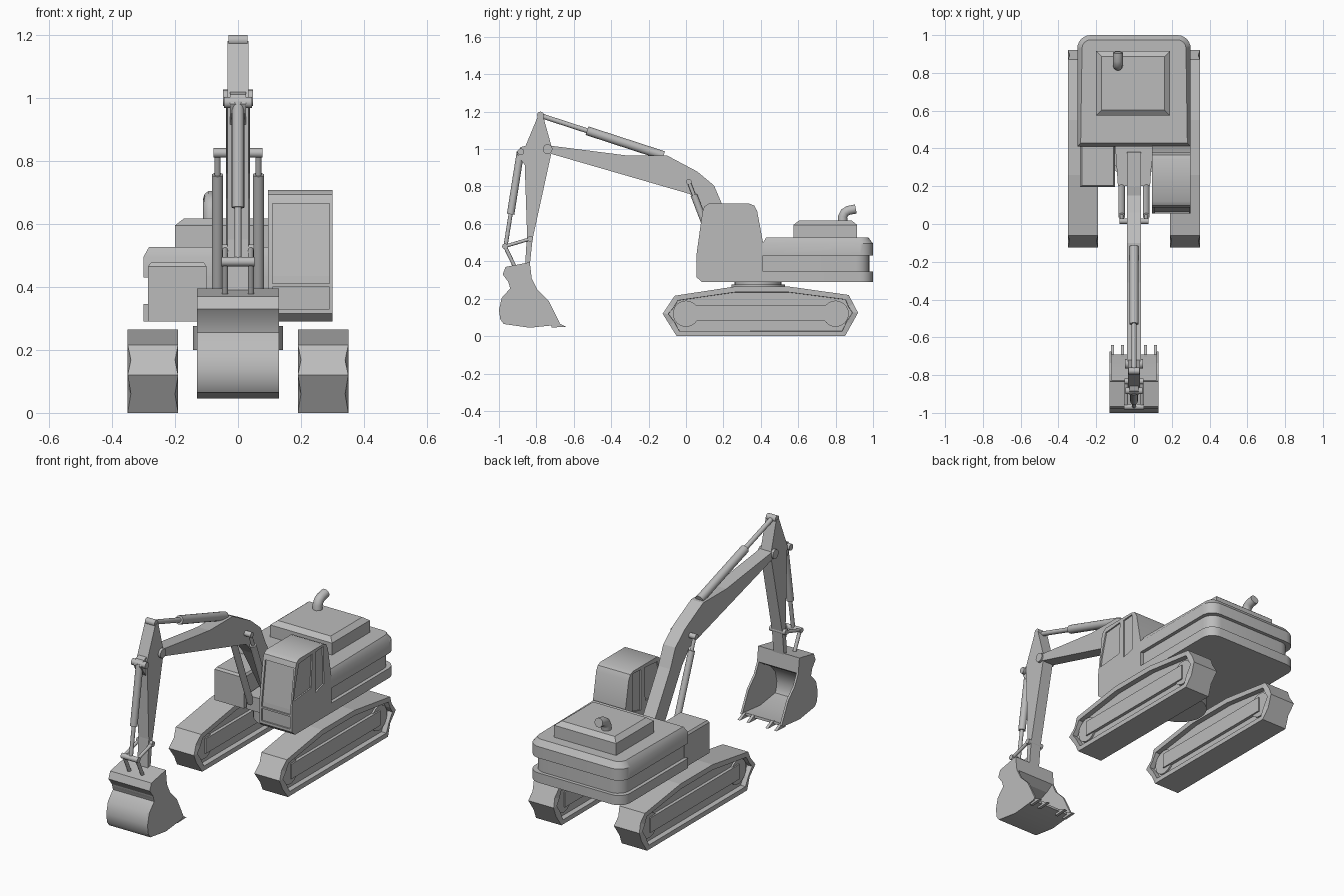
import bpy, bmesh, math
from mathutils import Vector

old = bpy.data.objects.get("Cube")
if old:
    bpy.data.objects.remove(old, do_unlink=True)

grey = bpy.data.materials.new("plain grey")
grey.use_nodes = True
grey.diffuse_color = (0.5, 0.5, 0.5, 1)
grey.node_tree.nodes["Principled BSDF"].inputs["Base Color"].default_value = (0.5, 0.5, 0.5, 1)


def finish(name, bm, smooth=False):
    bmesh.ops.recalc_face_normals(bm, faces=bm.faces)
    mesh = bpy.data.meshes.new(name)
    bm.to_mesh(mesh)
    bm.free()
    mesh.materials.append(grey)
    ob = bpy.data.objects.new(name, mesh)
    bpy.context.collection.objects.link(ob)
    if smooth:
        bpy.ops.object.select_all(action="DESELECT")
        ob.select_set(True)
        bpy.context.view_layer.objects.active = ob
        bpy.ops.object.shade_smooth_by_angle(angle=math.radians(35))
    return ob


def prism(bm, base, offset):
    """Extrude a closed outline along an offset and return the two caps."""
    a = [bm.verts.new(p) for p in base]
    b = [bm.verts.new(Vector(p) + Vector(offset)) for p in base]
    n = len(a)
    for i in range(n):
        bm.faces.new((a[i], a[(i + 1) % n], b[(i + 1) % n], b[i]))
    return [bm.faces.new(a[::-1]), bm.faces.new(b)]


def side(name, profile, x0, x1, smooth=False):
    bm = bmesh.new()
    prism(bm, [(x0, y, z) for y, z in profile], (x1 - x0, 0, 0))
    return finish(name, bm, smooth)


def plan(name, outline, z0, z1, slope=0, rise=0):
    bm = bmesh.new()
    top = prism(bm, [(x, y, z0) for x, y in outline], (0, 0, z1 - z0))[1]
    bm.normal_update()
    if slope:
        bmesh.ops.recalc_face_normals(bm, faces=bm.faces)
        bmesh.ops.inset_region(bm, faces=[top], thickness=slope, depth=rise)
    return finish(name, bm, True)


def rect(x0, x1, y0, y1):
    return [(x0, y0), (x1, y0), (x1, y1), (x0, y1)]


def rod(name, p, q, r, sides=16):
    p, q = Vector(p), Vector(q)
    bm = bmesh.new()
    bmesh.ops.create_cone(bm, cap_ends=True, segments=sides, radius1=r, radius2=r, depth=(q - p).length)
    rot = (q - p).to_track_quat("Z", "Y")
    for v in bm.verts:
        v.co = rot @ v.co + (p + q) / 2
    return finish(name, bm, True)


def pin(name, y, z, half, r):
    return rod(name, (-half, y, z), (half, y, z), r)


def ram(name, x, base, tip, split, r):
    """Hydraulic cylinder: a barrel from the base and a thinner rod to the tip."""
    a, b = Vector((x, *base)), Vector((x, *tip))
    m = a.lerp(b, split)
    rod(name + "_barrel", a, m, r)
    rod(name + "_rod", m, b, r * 0.55)


# Crawler tracks, with pinched edges on the short end segments
loop = [(-0.05, 0), (0.85, 0), (0.92, 0.125), (0.87, 0.22), (0.55, 0.265), (0.26, 0.265), (-0.06, 0.216), (-0.125, 0.12)]
for s, label in ((1, "left"), (-1, "right")):
    pts, pinch = [], []
    for i, p in enumerate(loop):
        q = loop[(i + 1) % len(loop)]
        pts.append(p)
        if math.dist(p, q) < 0.2:
            pinch.append(((p[0] + q[0]) / 2, (p[1] + q[1]) / 2))
            pts.append(pinch[-1])
    bm = bmesh.new()
    caps = prism(bm, [(s * 0.27 - 0.08, y, z) for y, z in pts], (0.16, 0, 0))
    bmesh.ops.recalc_face_normals(bm, faces=bm.faces)
    bmesh.ops.inset_individual(bm, faces=caps, thickness=0.03, depth=0)
    bmesh.ops.inset_individual(bm, faces=caps, thickness=0.001, depth=-0.03)
    for v in bm.verts:
        if any(math.dist((v.co.y, v.co.z), p) < 0.004 for p in pinch):
            v.co.x += 0.01 if v.co.x < s * 0.27 else -0.01
    finish(label + "_track", bm)
    side(label + "_track_frame", [(0, 0.08), (0.8, 0.08), (0.8, 0.165), (0, 0.165)], s * 0.27 - 0.068, s * 0.27 + 0.068)
    for y in (0.0, 0.8):
        rod(label + "_track_wheel", (s * 0.27 - 0.06, y, 0.12), (s * 0.27 + 0.06, y, 0.12), 0.07, 24)

# Turntable
rod("turntable", (0, 0.385, 0.2), (0, 0.385, 0.275), 0.143, 32)
rod("turntable_neck", (0, 0.385, 0.27), (0, 0.385, 0.3), 0.125, 32)


# Upper body in three tiers with rounded rear corners
def body_outline(inset):
    w, back, r = 0.3 - inset, 1 - inset, 0.07
    arc = [(w - r + r * math.cos(t), back - r + r * math.sin(t)) for t in [i * math.pi / 12 for i in range(7)]]
    return [(-w, 0.41), (w, 0.41)] + arc + [(-x, y) for x, y in reversed(arc)]


plan("body_lower", body_outline(0), 0.29, 0.345)
plan("body_middle", body_outline(0.02), 0.34, 0.435)
plan("body_upper", body_outline(0), 0.43, 0.495, 0.025, 0.032)
plan("engine_hood", rect(-0.2, 0.19, 0.575, 0.915), 0.52, 0.595, 0.04, 0.022)
plan("side_locker", rect(-0.285, -0.1, 0.195, 0.42), 0.29, 0.465, 0.012, 0.012)
plan("boom_mount", [(-0.1, 0.42), (-0.085, 0.2), (0.085, 0.2), (0.1, 0.42)], 0.29, 0.37)

# Exhaust pipe
curve = bpy.data.curves.new("exhaust_pipe", "CURVE")
curve.dimensions = "3D"
curve.bevel_depth = 0.026
curve.bevel_resolution = 3
curve.use_fill_caps = True
path = [(0.838, 0.6), (0.838, 0.64), (0.848, 0.66), (0.868, 0.672), (0.908, 0.68)]
spline = curve.splines.new("POLY")
spline.points.add(len(path) - 1)
for point, (y, z) in zip(spline.points, path):
    point.co = (-0.085, y, z, 1)
curve.materials.append(grey)
bpy.context.collection.objects.link(bpy.data.objects.new("exhaust_pipe", curve))

# Cab with recessed windows
cab = side("cab", [(0.085, 0.29), (0.056, 0.315), (0.056, 0.435), (0.088, 0.665), (0.098, 0.693), (0.12, 0.708),
                   (0.34, 0.708), (0.365, 0.698), (0.38, 0.67), (0.412, 0.5), (0.412, 0.29)], 0.095, 0.3, True)
front_pane = [(0.12, 0.68), (0.24, 0.69), (0.23, 0.5), (0.075, 0.485), (0.08, 0.53)]
rear_pane = [(0.27, 0.69), (0.34, 0.695), (0.345, 0.48), (0.27, 0.46)]
bm = bmesh.new()
for pane in (front_pane, rear_pane):
    for x in (0.085, 0.292):
        prism(bm, [(x, y, z) for y, z in pane], (0.018, 0, 0))
windscreen = [(0, 0.41), (0.064, 0.41), (0.066, 0.435), (0.097, 0.665), (0, 0.665)]
lower_screen = [(0, 0.33), (0.064, 0.33), (0.064, 0.4), (0, 0.4)]
for pane in (windscreen, lower_screen):
    prism(bm, [(0.11, y, z) for y, z in pane], (0.18, 0, 0))
cutter = finish("window_cutter", bm)
cutter.hide_render = True
cutter.hide_viewport = True
cut = cab.modifiers.new("windows", "BOOLEAN")
cut.operation = "DIFFERENCE"
cut.solver = "EXACT"
cut.object = cutter

# Boom and its rams
side("boom", [(-0.74, 1.02), (-0.31, 0.965), (-0.1, 0.965), (0.06, 0.88), (0.15, 0.805), (0.195, 0.7), (0.38, 0.39),
              (0.36, 0.34), (0.29, 0.34), (0.09, 0.68), (0.02, 0.76), (-0.74, 0.98), (-0.765, 1.0)], -0.038, 0.038)
pin("boom_tip_pin", -0.74, 1.0, 0.047, 0.026)
pin("boom_ram_pin", 0.015, 0.825, 0.078, 0.015)
for x in (-0.065, 0.065):
    ram("boom_ram", x, (0.205, 0.33), (0.015, 0.825), 0.86, 0.018)
ram("stick_ram", 0, (-0.12, 0.965), (-0.78, 1.18), 0.62, 0.024)

# Stick with bucket ram and linkage
side("stick", [(-0.79, 1.18), (-0.765, 1.18), (-0.715, 1.0), (-0.82, 0.52), (-0.835, 0.38), (-0.86, 0.38),
               (-0.85, 0.55), (-0.865, 1.0)], -0.033, 0.033)
pin("stick_top_pin", -0.778, 1.182, 0.03, 0.018)
side("bucket_ram_lug", [(-0.85, 1.02), (-0.885, 1.01), (-0.905, 0.98), (-0.89, 0.95), (-0.85, 0.9)], -0.025, 0.025)
pin("bucket_ram_pin", -0.883, 0.985, 0.045, 0.018)
ram("bucket_ram", 0, (-0.885, 0.985), (-0.965, 0.48), 0.66, 0.02)
pin("linkage_pin", -0.968, 0.48, 0.052, 0.015)
pin("stick_link_pin", -0.833, 0.52, 0.05, 0.015)
for x in (-0.041, 0.041):
    rod("stick_link", (x, -0.968, 0.48), (x, -0.833, 0.52), 0.009)
    rod("bucket_link", (x, -0.968, 0.48), (x, -0.915, 0.37), 0.01)

# Bucket: curved shell, side plates, solid top and teeth
back = [(-0.965, 0.37), (-0.98, 0.33), (-0.95, 0.29), (-0.94, 0.255), (-0.985, 0.205), (-1.0, 0.14), (-0.993, 0.09),
        (-0.975, 0.065), (-0.835, 0.045), (-0.69, 0.06)]
lining = []
for i, p in enumerate(back):
    d = Vector(back[min(i + 1, len(back) - 1)]) - Vector(back[max(i - 1, 0)])
    n = Vector((-d.y, d.x)).normalized() * 0.014
    lining.append((p[0] + n.x, p[1] + n.y))
side("bucket_shell", back + lining[::-1], -0.13, 0.13, True)
cheek = back + [(-0.675, 0.07), (-0.735, 0.19), (-0.795, 0.25), (-0.825, 0.31), (-0.835, 0.395)]
for x in (-0.13, 0.118):
    side("bucket_side", cheek, x, x + 0.012)
side("bucket_top", back[:4] + [(-0.87, 0.28), (-0.825, 0.31), (-0.835, 0.395)], -0.125, 0.125)
for x in (-0.115, -0.06, 0.06, 0.115):
    side("bucket_tooth", [(-0.72, 0.046), (-0.64, 0.05), (-0.69, 0.075), (-0.72, 0.07)], x - 0.008, x + 0.008)
